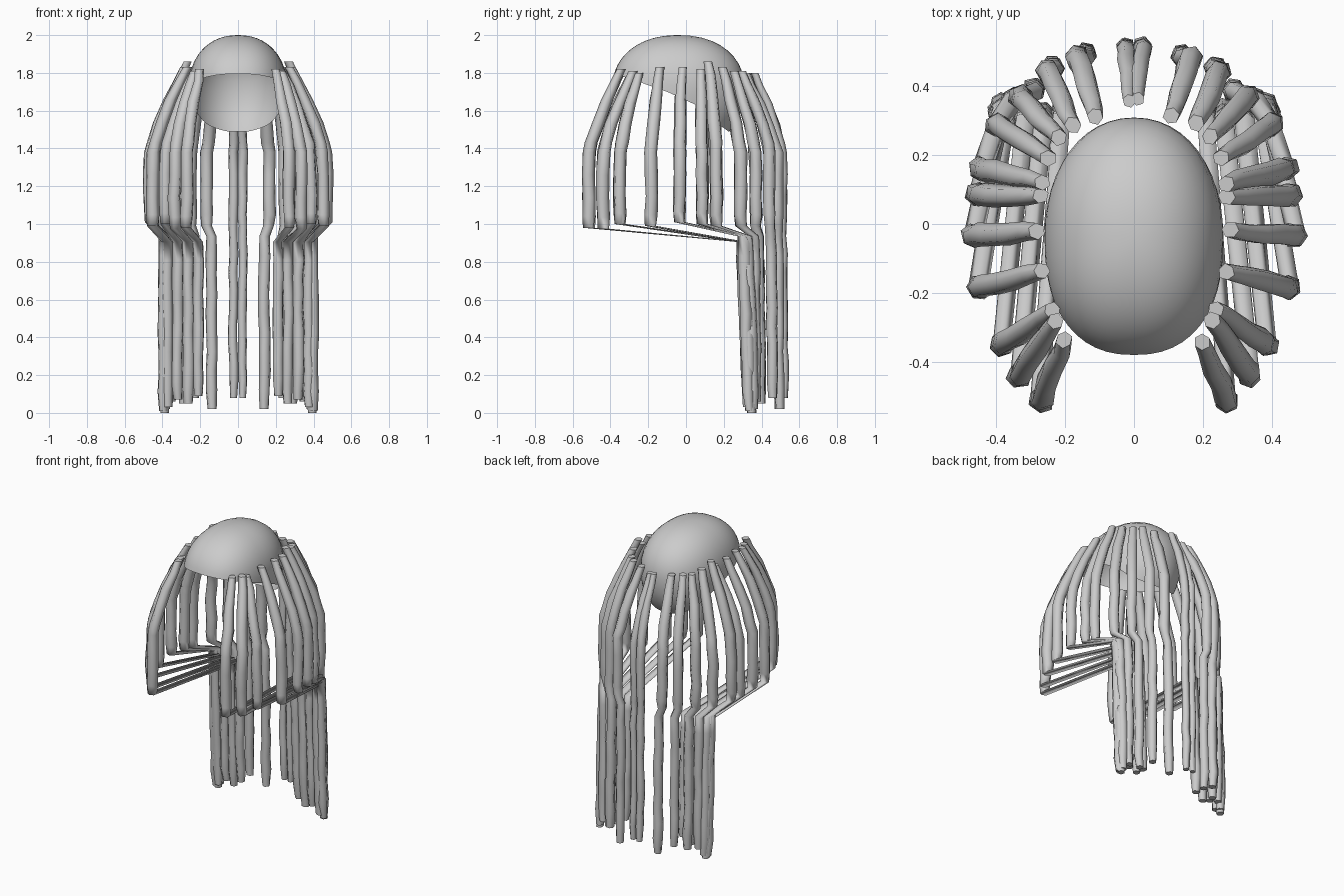
import bpy, bmesh, math, random
from mathutils import Vector

if "Cube" in bpy.data.objects:
    bpy.data.objects.remove(bpy.data.objects["Cube"])

random.seed(4)

grey = bpy.data.materials.new("hair grey")
grey.diffuse_color = (0.6, 0.6, 0.6, 1)
grey.use_nodes = True
grey.node_tree.nodes["Principled BSDF"].inputs["Base Color"].default_value = grey.diffuse_color


def finish(bm, name):
    bmesh.ops.recalc_face_normals(bm, faces=bm.faces)
    mesh = bpy.data.meshes.new(name)
    bm.to_mesh(mesh)
    bm.free()
    mesh.materials.append(grey)
    # smooth walls, flat end caps
    for poly in mesh.polygons:
        poly.use_smooth = len(poly.vertices) < 5
    obj = bpy.data.objects.new(name, mesh)
    bpy.context.collection.objects.link(obj)
    return obj


def lerp_table(table, v):
    for (a, fa), (b, fb) in zip(table, table[1:]):
        if v <= b:
            k = max(0, (v - a) / (b - a))
            return fa + (fb - fa) * k
    return table[-1][1]


# Scalp cap: slightly boxy ellipsoid shell, rim dropping from forehead to nape
RIM = [(-0.39, 1.795), (-0.3, 1.77), (-0.1, 1.70), (0.1, 1.61), (0.2, 1.53), (0.3, 1.49)]
CX, CZ, RX, RY, RZ = -0.04, 1.72, 0.26, 0.35, 0.28


def boxy(v, power):
    return math.copysign(abs(v) ** power, v)


def build_cap(segments=48, rows=14):
    bm = bmesh.new()
    pole = bm.verts.new((0, CX, CZ + RZ))
    rings = [[] for _ in range(rows)]
    for s in range(segments):
        a = 2 * math.pi * s / segments
        power = 0.86 if math.sin(a) < 0 else 0.95
        ca, sa = boxy(math.cos(a), power), boxy(math.sin(a), power)
        rim = lerp_table(RIM, CX + RY * sa)
        low = 0.34 if rim < CZ else RZ
        end = math.acos(max(-1, boxy((rim - CZ) / low, 1 / 0.92)))
        for r in range(rows):
            p = end * (r + 1) / rows
            h = boxy(math.cos(p), 0.92) * (RZ if p < math.pi / 2 else 0.34)
            w = math.sin(p) ** 0.92
            rings[r].append(bm.verts.new((RX * w * ca, CX + RY * w * sa, CZ + h)))
    for s in range(segments):
        n = (s + 1) % segments
        bm.faces.new((pole, rings[0][s], rings[0][n]))
        for a, b in zip(rings, rings[1:]):
            bm.faces.new((a[s], b[s], b[n], a[n]))
    finish(bm, "scalp_cap")


# Hair lock: level six-sided rings swept along a path
def build_lock(name, path, sides=6):
    bm = bmesh.new()
    rings = []
    turn = random.uniform(0, 1)
    for x, y, z, radius in path:
        ring = []
        for i in range(sides):
            a = turn + 2 * math.pi * i / sides
            r = radius * random.uniform(0.92, 1.08)
            ring.append(bm.verts.new((x + r * math.cos(a), y + r * math.sin(a), z)))
        rings.append(ring)
    for a, b in zip(rings, rings[1:]):
        for i in range(sides):
            n = (i + 1) % sides
            bm.faces.new((a[i], a[n], b[n], b[i]))
    bm.faces.new(rings[0])
    bm.faces.new(rings[-1])
    finish(bm, name)


# Root x y, shoulder x y, tail x y, root height, kink height, tail end height
LOCKS = [
    (0.20, -0.34, 0.27, -0.515, 0.21, 0.30, 1.82, 0.97, 0.09),
    (0.23, -0.28, 0.335, -0.44, 0.265, 0.30, 1.81, 0.965, 0.05),
    (0.24, -0.25, 0.385, -0.35, 0.32, 0.295, 1.80, 0.99, 0.07),
    (0.27, -0.14, 0.45, -0.185, 0.375, 0.295, 1.83, 0.98, 0.03),
    (0.28, -0.02, 0.47, -0.035, 0.395, 0.30, 1.83, 1.00, 0.01),
    (0.27, 0.08, 0.455, 0.085, 0.39, 0.31, 1.82, 0.99, 0.0),
    (0.27, 0.12, 0.445, 0.16, 0.385, 0.325, 1.86, 0.98, 0.02),
    (0.25, 0.19, 0.40, 0.29, 0.35, 0.36, 1.83, 0.98, 0.06),
    (0.22, 0.25, 0.33, 0.37, 0.29, 0.385, 1.81, 0.98, 0.05),
    (0.18, 0.29, 0.25, 0.445, 0.235, 0.45, 1.81, 0.98, 0.08),
    (0.11, 0.31, 0.165, 0.485, 0.14, 0.485, 1.80, 0.98, 0.02),
    (0.012, 0.36, 0.024, 0.51, 0.024, 0.51, 1.80, 0.98, 0.08),
]


def lock_path(spec, side):
    rx, ry, sx, sy, tx, ty, top, kink, low = spec
    root, shoulder, tail = Vector((rx, ry)), Vector((sx, sy)), Vector((tx, ty))
    thick = 0.027 if rx < 0.05 else 0.034
    path = []

    def add(p, z, r, wob=0.004):
        path.append((side * p.x + random.uniform(-wob, wob),
                     p.y + random.uniform(-wob, wob), z, r))

    # slope away from the scalp
    for k, out in ((0, 0), (0.15, 0.18), (0.38, 0.46), (0.65, 0.72), (0.88, 0.91), (1, 0.97)):
        add(root.lerp(shoulder, out), top + (1.38 - top) * k, thick * (0.72 + 0.28 * min(1, k * 2)))
    # hang straight down
    for k in (0.3, 0.6, 0.85, 1):
        add(shoulder, 1.38 + (kink + 0.01 - 1.38) * k, thick * (1 if k < 1 else 0.85))
    # swing back to the tail, thin where the shift is almost level
    bend = 0.905 + 0.03 * (sy > -0.1)
    add(tail, bend, thick * 0.85, 0.002)
    # lower tail
    steps = 9
    drift = 0.035 if ty < 0.34 else 0.01
    for i in range(1, steps + 1):
        k = i / steps
        add(tail + Vector((0, drift * k)), bend + (low - bend) * k,
            thick * (0.9 if i < steps else 0.7))
    return path


build_cap()
for i, spec in enumerate(LOCKS, 1):
    for side, label in ((1, "right"), (-1, "left")):
        build_lock(f"hair_lock_{label}_{i}", lock_path(spec, side))
